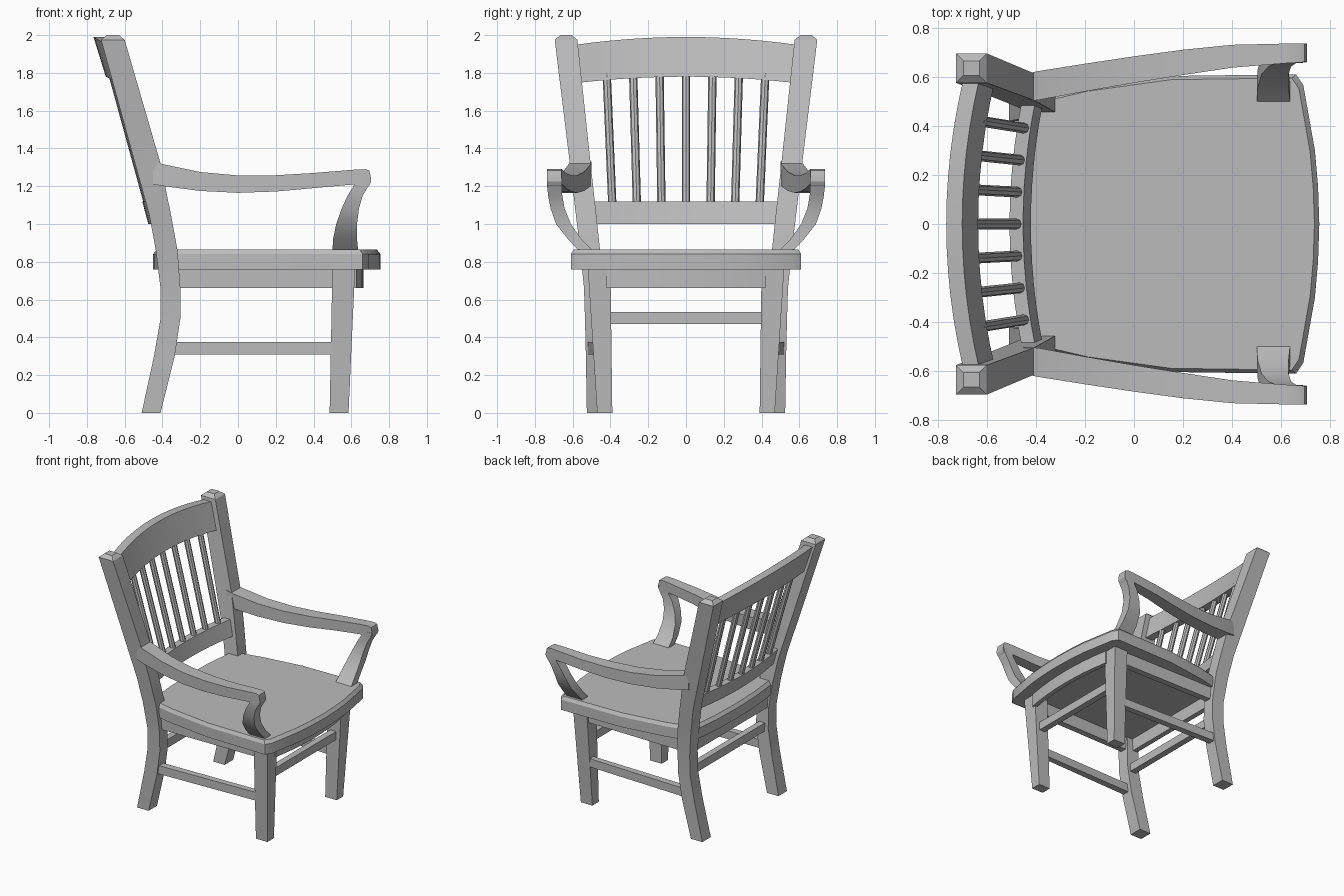
import bpy
import bmesh
from math import cos, sin, pi, radians
from mathutils import Vector

cube = bpy.data.objects.get("Cube")
if cube:
    bpy.data.objects.remove(cube, do_unlink=True)

wood = bpy.data.materials.new("plain grey")
wood.use_nodes = True
grey = (0.5, 0.5, 0.5, 1)
wood.diffuse_color = grey
wood.node_tree.nodes["Principled BSDF"].inputs["Base Color"].default_value = grey


def loft(name, rings, mirror=False):
    """Skin a list of rings with equal point counts and cap both ends."""
    bm = bmesh.new()
    loops = [[bm.verts.new(p) for p in ring] for ring in rings]
    n = len(loops[0])
    for a, b in zip(loops, loops[1:]):
        for i in range(n):
            j = (i + 1) % n
            bm.faces.new((a[i], a[j], b[j], b[i]))
    bm.faces.new(loops[0][::-1])
    bm.faces.new(loops[-1])
    bmesh.ops.recalc_face_normals(bm, faces=bm.faces)
    mesh = bpy.data.meshes.new(name)
    bm.to_mesh(mesh)
    bm.free()
    mesh.materials.append(wood)
    obj = bpy.data.objects.new(name, mesh)
    bpy.context.collection.objects.link(obj)
    if mirror:
        mod = obj.modifiers.new("Mirror", "MIRROR")
        mod.use_axis = (False, True, False)
    bpy.ops.object.select_all(action="DESELECT")
    obj.select_set(True)
    bpy.context.view_layer.objects.active = obj
    bpy.ops.object.shade_smooth_by_angle(angle=radians(25))
    return obj


def slab(z, x0, x1, y0, y1):
    """Horizontal rectangular section."""
    return [(x0, y0, z), (x1, y0, z), (x1, y1, z), (x0, y1, z)]


def upright(x, z0, z1, y0, y1):
    """Upright rectangular section across x."""
    return [(x, y0, z0), (x, y1, z0), (x, y1, z1), (x, y0, z1)]


def across(y, z0, z1, back0, back1, depth):
    """Section of a crossbar at y, leaning from back0 to back1."""
    return [(back0, y, z0), (back0 + depth, y, z0),
            (back1 + depth, y, z1), (back1, y, z1)]


def span(half, n=12):
    return [half * (2 * i / n - 1) for i in range(n + 1)]


# Rear legs running up into the leaning back posts, with a shallow cap
loft("back_post", [slab(*s) for s in (
    (0, -0.51, -0.41, 0.42, 0.525),
    (0.3, -0.445, -0.335, 0.43, 0.53),
    (0.5, -0.41, -0.305, 0.435, 0.535),
    (0.66, -0.41, -0.305, 0.44, 0.54),
    (0.86, -0.435, -0.32, 0.455, 0.56),
    (1.05, -0.47, -0.355, 0.475, 0.583),
    (1.32, -0.545, -0.41, 0.505, 0.615),
    (1.975, -0.725, -0.60, 0.575, 0.695),
    (2.0, -0.695, -0.63, 0.605, 0.665))], mirror=True)

# Tapered front legs
loft("front_leg", [slab(0, 0.485, 0.585, 0.39, 0.47),
                   slab(0.77, 0.5, 0.62, 0.40, 0.52)], mirror=True)

# Seat: bowed front and back, chamfered top edge
half = [(0.755, 0), (0.75, 0.15), (0.737, 0.3), (0.69, 0.565), (0.66, 0.61),
        (0.15, 0.603), (-0.2, 0.555), (-0.415, 0.505), (-0.442, 0.25), (-0.45, 0)]
outline = half + [(x, -y) for x, y in half[-2:0:-1]]
loft("seat", [
    [(x, y, 0.76) for x, y in outline],
    [(x, y, 0.84) for x, y in outline],
    [(0.15 + (x - 0.15) * 0.967, y * 0.975, 0.865) for x, y in outline]])

# Aprons under the seat
loft("front_apron", [across(y, 0.66, 0.77, 0.63 - 0.22 * y * y,
                            0.63 - 0.22 * y * y, 0.035) for y in span(0.42, 8)])
loft("back_apron", [across(y, 0.66, 0.77, -0.40, -0.40, 0.04) for y in (-0.45, 0.45)])
loft("side_apron", [upright(-0.35, 0.66, 0.77, 0.46, 0.51),
                    upright(0.52, 0.66, 0.77, 0.45, 0.5)], mirror=True)

# Stretchers between the legs
loft("side_stretcher", [upright(-0.37, 0.31, 0.375, 0.465, 0.52),
                        upright(0.52, 0.31, 0.375, 0.445, 0.49)], mirror=True)
loft("front_stretcher", [across(y, 0.47, 0.535, 0.525, 0.525, 0.05) for y in (-0.42, 0.42)])
loft("back_stretcher", [across(y, 0.47, 0.535, -0.38, -0.38, 0.05) for y in (-0.45, 0.45)])


# Back rails bowed towards the rear
def bow(y):
    return 0.2 * y * y


loft("top_rail", [across(y, 1.78 - 0.1 * y * y, 1.99 - 0.12 * y * y,
                         bow(y) - 0.70, bow(y) - 0.765, 0.065) for y in span(0.59)])
loft("lower_rail", [across(y, 1.0, 1.12, bow(y) - 0.475, bow(y) - 0.507, 0.055)
                    for y in span(0.49)])

# Seven spindles fanning slightly outwards
for i in range(-3, 4):
    low = Vector((bow(0.13 * i) - 0.475, 0.13 * i, 1.1))
    high = Vector((bow(0.14 * i) - 0.667, 0.14 * i, 1.8))
    circle = [Vector((cos(k * pi / 4), sin(k * pi / 4), 0)) * 0.022 for k in range(8)]
    loft("spindle", [[end + c for c in circle] for end in (low, high)])

# Armrests: dipping and swinging outwards, rounded at the front
loft("armrest", [upright(*s) for s in (
    (-0.45, 1.21, 1.33, 0.50, 0.61),
    (-0.39, 1.20, 1.315, 0.505, 0.623),
    (-0.2, 1.175, 1.275, 0.54, 0.653),
    (0, 1.165, 1.257, 0.575, 0.683),
    (0.2, 1.172, 1.258, 0.607, 0.71),
    (0.4, 1.19, 1.27, 0.637, 0.73),
    (0.62, 1.21, 1.288, 0.655, 0.735),
    (0.675, 1.19, 1.29, 0.658, 0.735),
    (0.695, 1.205, 1.283, 0.66, 0.735),
    (0.705, 1.225, 1.24, 0.66, 0.735))], mirror=True)

# Curved supports sweeping from the seat out to the arm ends
loft("arm_support", [slab(*s) for s in (
    (0.85, 0.5, 0.637, 0.485, 0.56),
    (0.92, 0.503, 0.63, 0.553, 0.625),
    (1.0, 0.52, 0.63, 0.61, 0.688),
    (1.08, 0.548, 0.64, 0.642, 0.716),
    (1.15, 0.58, 0.66, 0.655, 0.73),
    (1.2, 0.612, 0.69, 0.657, 0.735),
    (1.24, 0.62, 0.703, 0.657, 0.735))], mirror=True)
